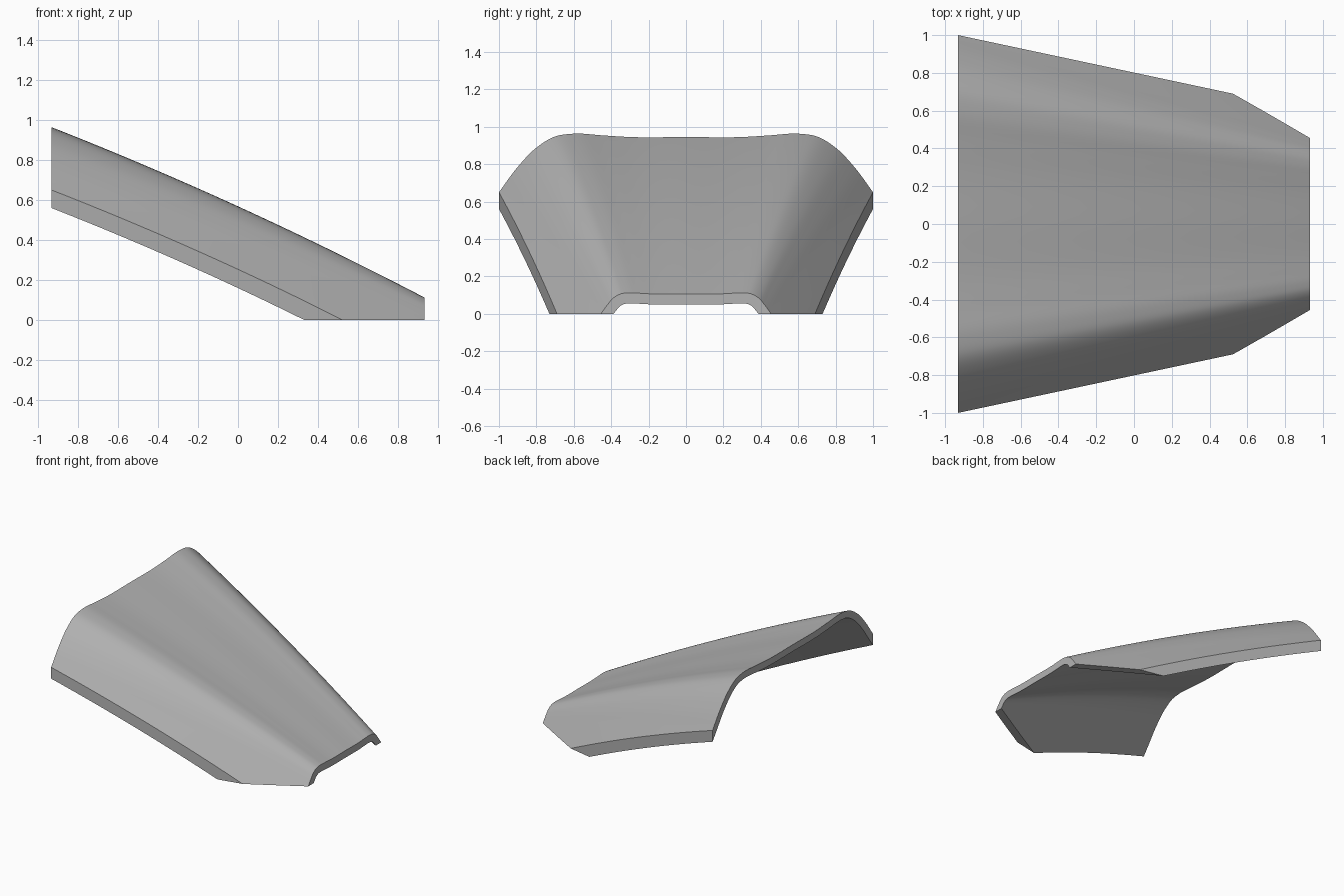
import bpy, bmesh
from mathutils import Vector

cube = bpy.data.objects.get("Cube")
if cube:
    bpy.data.objects.remove(cube, do_unlink=True)

HALF_LENGTH, THICKNESS, ARCH = 0.932, 0.05, 0.03
STEPS, ROWS = 6, 32

# Half cross-sections (y, z) at the wide high end and the narrow low end
WIDE = [(0, .945), (.3, .945), (.45, .954), (.6, .963), (.7, .948),
        (.8, .888), (.9, .785), (1, .65), (1.5, 0)]
NARROW = [(0, .106), (.18, .106), (.25, .11), (.31, .112), (.35, .106),
          (.39, .083), (.42, .048), (.455, 0), (.855, -.6)]


def smooth_profile(points):
    """Mirror a half section and run a smooth curve through it."""
    pts = [Vector((-y, z)) for y, z in reversed(points[1:])]
    pts += [Vector(p) for p in points]
    pts = [2 * pts[0] - pts[1]] + pts + [2 * pts[-1] - pts[-2]]
    out = []
    for a, b, c, d in zip(pts, pts[1:], pts[2:], pts[3:]):
        # Tangents adapted to uneven point spacing
        ab, bc, cd = (b - a).length, (c - b).length, (d - c).length
        m1 = ((b - a) / ab * bc + (c - b) / bc * ab) / (ab + bc) * bc
        m2 = ((c - b) / bc * cd + (d - c) / cd * bc) / (bc + cd) * bc
        for i in range(STEPS):
            t = i / STEPS
            h = t * t * (3 - 2 * t)
            out.append(b * (1 - h) + c * h + m1 * t * (1 - t) ** 2
                       - m2 * t * t * (1 - t))
    return out + [pts[-2]]


def make_object(name, bm):
    bmesh.ops.recalc_face_normals(bm, faces=bm.faces)
    mesh = bpy.data.meshes.new(name)
    bm.to_mesh(mesh)
    bm.free()
    obj = bpy.data.objects.new(name, mesh)
    bpy.context.collection.objects.link(obj)
    return obj


# Curved cover: loft between the two sections, overlong so it can be trimmed
wide, narrow = smooth_profile(WIDE), smooth_profile(NARROW)
bm = bmesh.new()
rows = []
for r in range(ROWS + 1):
    t = -1.06 + 2.12 * r / ROWS
    u = (t + 1) / 2
    row = []
    for a, b in zip(wide, narrow):
        p = a.lerp(b, u) if 0 <= u <= 1 else a + (b - a) * u
        row.append(bm.verts.new((t * HALF_LENGTH, p.x, p.y + ARCH * (1 - t * t))))
    rows.append(row)
for r0, r1 in zip(rows, rows[1:]):
    for i in range(len(r0) - 1):
        bm.faces.new((r0[i], r1[i], r1[i + 1], r0[i + 1]))
bm.normal_update()

# Inner skin, offset along the normals, then closed around the rim
inner = [[bm.verts.new(v.co - v.normal * THICKNESS) for v in row] for row in rows]
for r0, r1 in zip(inner, inner[1:]):
    for i in range(len(r0) - 1):
        bm.faces.new((r0[i], r0[i + 1], r1[i + 1], r1[i]))


def rim(grid):
    return (grid[0] + [row[-1] for row in grid[1:-1]]
            + grid[-1][::-1] + [row[0] for row in grid[-2:0:-1]])


outer_rim, inner_rim = rim(rows), rim(inner)
for i in range(len(outer_rim)):
    bm.faces.new((outer_rim[i - 1], outer_rim[i], inner_rim[i], inner_rim[i - 1]))
cover = make_object("curved_cover", bm)

# Tapered block that trims the ends, the sides and the ground edge
bm = bmesh.new()
footprint = [(-HALF_LENGTH, -1), (HALF_LENGTH, -.603),
             (HALF_LENGTH, .603), (-HALF_LENGTH, 1)]
base = bm.faces.new([bm.verts.new((x, y, 0)) for x, y in footprint])
top = bmesh.ops.extrude_face_region(bm, geom=[base])["geom"]
bmesh.ops.translate(bm, vec=(0, 0, 1.5),
                    verts=[g for g in top if isinstance(g, bmesh.types.BMVert)])
trimmer = make_object("trim_block", bm)
trimmer.hide_render = True

trim = cover.modifiers.new("trim", 'BOOLEAN')
trim.operation = 'INTERSECT'
trim.solver = 'EXACT'
trim.object = trimmer
bpy.context.view_layer.objects.active = cover
cover.select_set(True)
trimmer.select_set(False)
bpy.ops.object.modifier_apply(modifier=trim.name)
bpy.data.objects.remove(trimmer, do_unlink=True)

# Plain grey finish
grey = bpy.data.materials.new("plain_grey")
grey.use_nodes = True
colour = (.45, .45, .45, 1)
grey.diffuse_color = colour
grey.node_tree.nodes["Principled BSDF"].inputs["Base Color"].default_value = colour
cover.data.materials.clear()
cover.data.materials.append(grey)
for face in cover.data.polygons:
    face.material_index = 0
bpy.ops.object.shade_smooth_by_angle(angle=.5)
